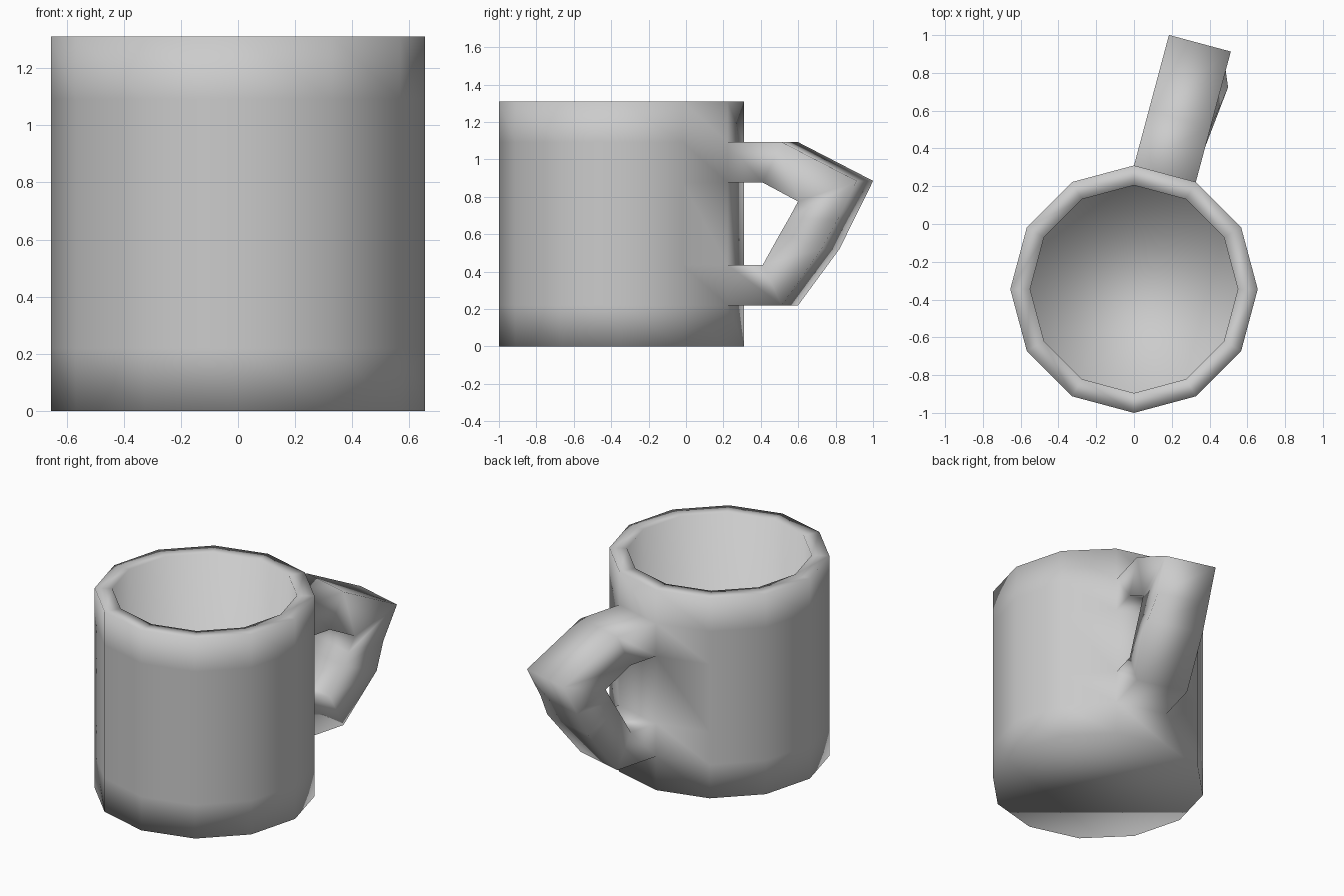
import bpy, bmesh
from math import sin, cos, pi
from mathutils import Vector

if "Cube" in bpy.data.objects:
    bpy.data.objects.remove(bpy.data.objects["Cube"])

N = 12
CY, R_OUT, R_IN, H, FLOOR = -0.345, 0.655, 0.55, 1.31, 0.11
ROWS = [0, 0.22, 0.436, 0.876, 1.092, H]

bm = bmesh.new()


def ring(r, z):
    # Vertex 0 points to +y, vertex 1 is 30 degrees clockwise from it
    return [bm.verts.new((r * sin(2 * pi * i / N), CY + r * cos(2 * pi * i / N), z))
            for i in range(N)]


def bridge(a, b, skip=()):
    n = len(a)
    for i in range(n):
        if i not in skip:
            j = (i + 1) % n
            bm.faces.new((a[i], a[j], b[j], b[i]))


# Mug body: outer wall rows, rim, inner wall and floor
outer = [ring(R_OUT, z) for z in ROWS]
for k in range(len(ROWS) - 1):
    bridge(outer[k], outer[k + 1], skip=(0,) if k in (1, 3) else ())  # handle sockets
inner_top, inner_floor = ring(R_IN, H), ring(R_IN, FLOOR)
bridge(outer[-1], inner_top)
bridge(inner_top, inner_floor)
bm.faces.new(outer[0])
bm.faces.new(inner_floor)

# Handle: swept quad loop grown from one wall panel
out_dir = Vector((sin(pi / 12), cos(pi / 12), 0))
side = Vector((cos(pi / 12), -sin(pi / 12), 0))
left, right = outer[0][0].co.copy(), outer[0][1].co.copy()
# (outer distance, outer z, inner distance, inner z, extra width on the right)
STATIONS = [(0.30, 1.092, 0.195, 0.876, 0), (0.715, 0.885, 0.39, 0.775, 0),
            (0.61, 0.68, 0.34, 0.685, 0), (0.528, 0.52, 0.295, 0.61, 0.035),
            (0.30, 0.22, 0.195, 0.436, 0)]
loops = [[outer[4][0], outer[4][1], outer[3][1], outer[3][0]]]
for do, zo, di, zi, w in STATIONS:
    pts = [left + out_dir * do, right + out_dir * do + side * w,
           right + out_dir * di, left + out_dir * di]
    for p, z in zip(pts, (zo, zo, zi, zi)):
        p.z = z
    loops.append([bm.verts.new(p) for p in pts])
loops.append([outer[1][0], outer[1][1], outer[2][1], outer[2][0]])
for a, b in zip(loops, loops[1:]):
    bridge(a, b)

bmesh.ops.recalc_face_normals(bm, faces=bm.faces)
for f in bm.faces:
    f.smooth = True
mesh = bpy.data.meshes.new("mug")
bm.to_mesh(mesh)
bm.free()
bpy.context.collection.objects.link(bpy.data.objects.new("mug", mesh))
